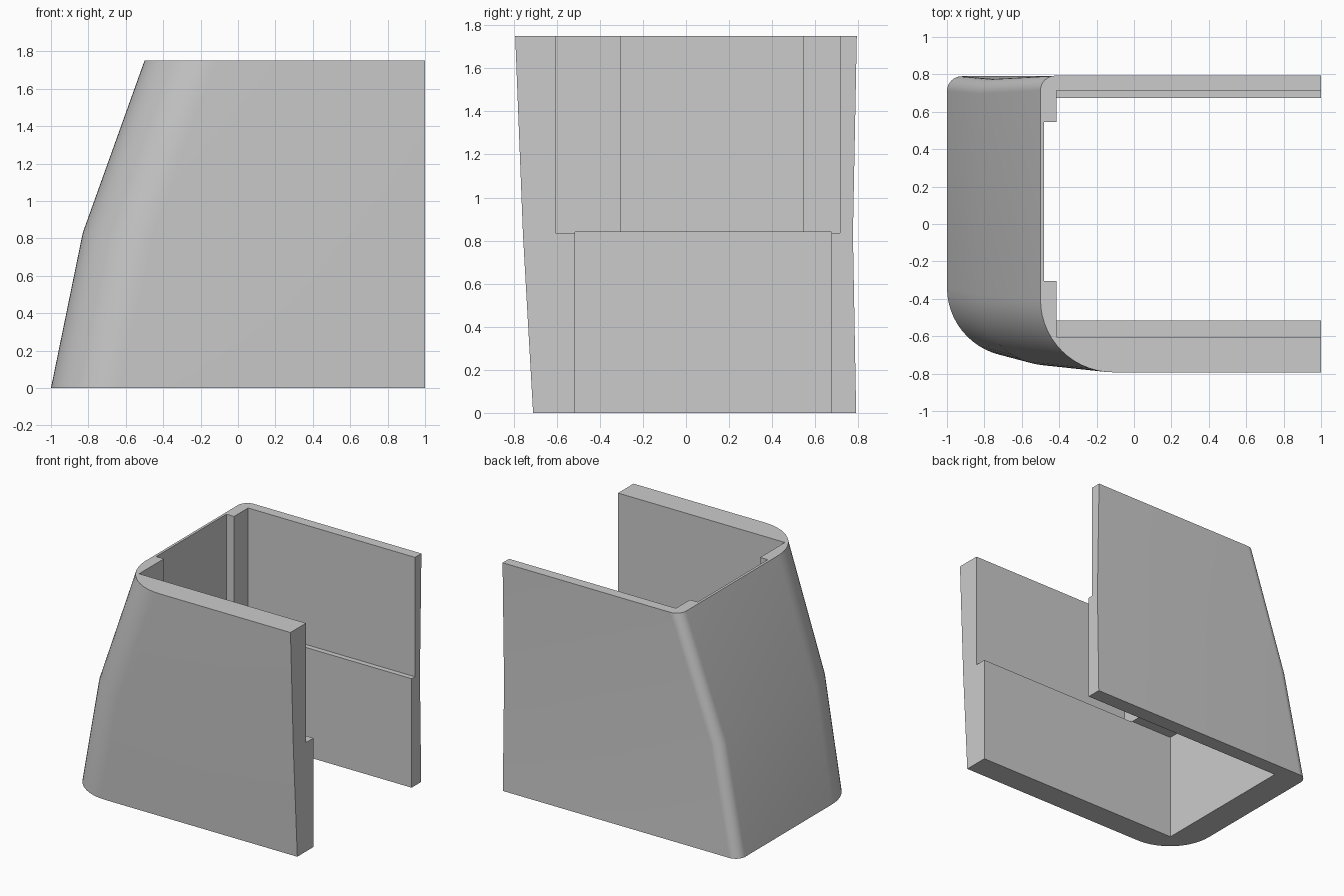
import bpy, bmesh
from math import sin, cos, pi

cube = bpy.data.objects.get("Cube")
if cube:
    bpy.data.objects.remove(cube, do_unlink=True)

grey = bpy.data.materials.new("light grey")
grey.use_nodes = True
colour = (0.6, 0.6, 0.6, 1)
grey.diffuse_color = colour
grey.node_tree.nodes["Principled BSDF"].inputs["Base Color"].default_value = colour


def make_object(name, bm):
    bmesh.ops.recalc_face_normals(bm, faces=bm.faces)
    mesh = bpy.data.meshes.new(name)
    bm.to_mesh(mesh)
    bm.free()
    mesh.materials.append(grey)
    obj = bpy.data.objects.new(name, mesh)
    bpy.context.collection.objects.link(obj)
    return obj


def arc(cx, cy, r, start, steps=14):
    """Quarter circle, running clockwise from the start angle."""
    angles = [start - pi / 2 * i / steps for i in range(steps + 1)]
    return [(cx + r * cos(a), cy + r * sin(a)) for a in angles]


def section(x, y_front, y_back, r_front, r_back):
    """Outline with a wide front corner and a tight back corner."""
    return ([(1, y_front)]
            + arc(x + r_front, y_front + r_front, r_front, -pi / 2)
            + arc(x + r_back, y_back - r_back, r_back, pi)
            + [(1, y_back)])


def box(name, low, high):
    bm = bmesh.new()
    bmesh.ops.create_cube(bm, size=1)
    for v in bm.verts:
        v.co = [lo if c < 0 else hi for c, lo, hi in zip(v.co, low, high)]
    return make_object(name, bm)


# Outer body lofted through three outlines
levels = [
    (0, section(-1, -0.71, 0.79, 0.37, 0.08)),
    (0.83, section(-0.83, -0.757, 0.775, 0.38, 0.08)),
    (1.75, section(-0.5, -0.793, 0.793, 0.39, 0.08)),
]
bm = bmesh.new()
rings = [[bm.verts.new((x, y, z)) for x, y in pts] for z, pts in levels]
for lower, upper in zip(rings, rings[1:]):
    for i in range(len(lower)):
        j = (i + 1) % len(lower)
        bm.faces.new((lower[i], lower[j], upper[j], upper[i]))
bm.faces.new(rings[0])
bm.faces.new(rings[-1])
shell = make_object("open_sided_shell", bm)

# Hollow the inside: deep lower bay, wider upper bay, recess between the posts
cutters = [
    box("lower_bay_cutter", (-0.78, -0.515, -0.2), (1.2, 0.675, 0.84)),
    box("upper_bay_cutter", (-0.415, -0.605, 0.835), (1.2, 0.715, 2)),
    box("recess_cutter", (-0.48, -0.305, 0.5), (0, 0.545, 2.1)),
]
bpy.context.view_layer.objects.active = shell
for cutter in cutters:
    mod = shell.modifiers.new("hollow", "BOOLEAN")
    mod.operation = "DIFFERENCE"
    mod.solver = "EXACT"
    mod.object = cutter
    bpy.ops.object.modifier_apply(modifier=mod.name)
    bpy.data.objects.remove(cutter, do_unlink=True)

# Smooth rounded corners, crisp edges elsewhere
bpy.ops.object.select_all(action="DESELECT")
shell.select_set(True)
bpy.ops.object.shade_smooth_by_angle(angle=pi / 6)
